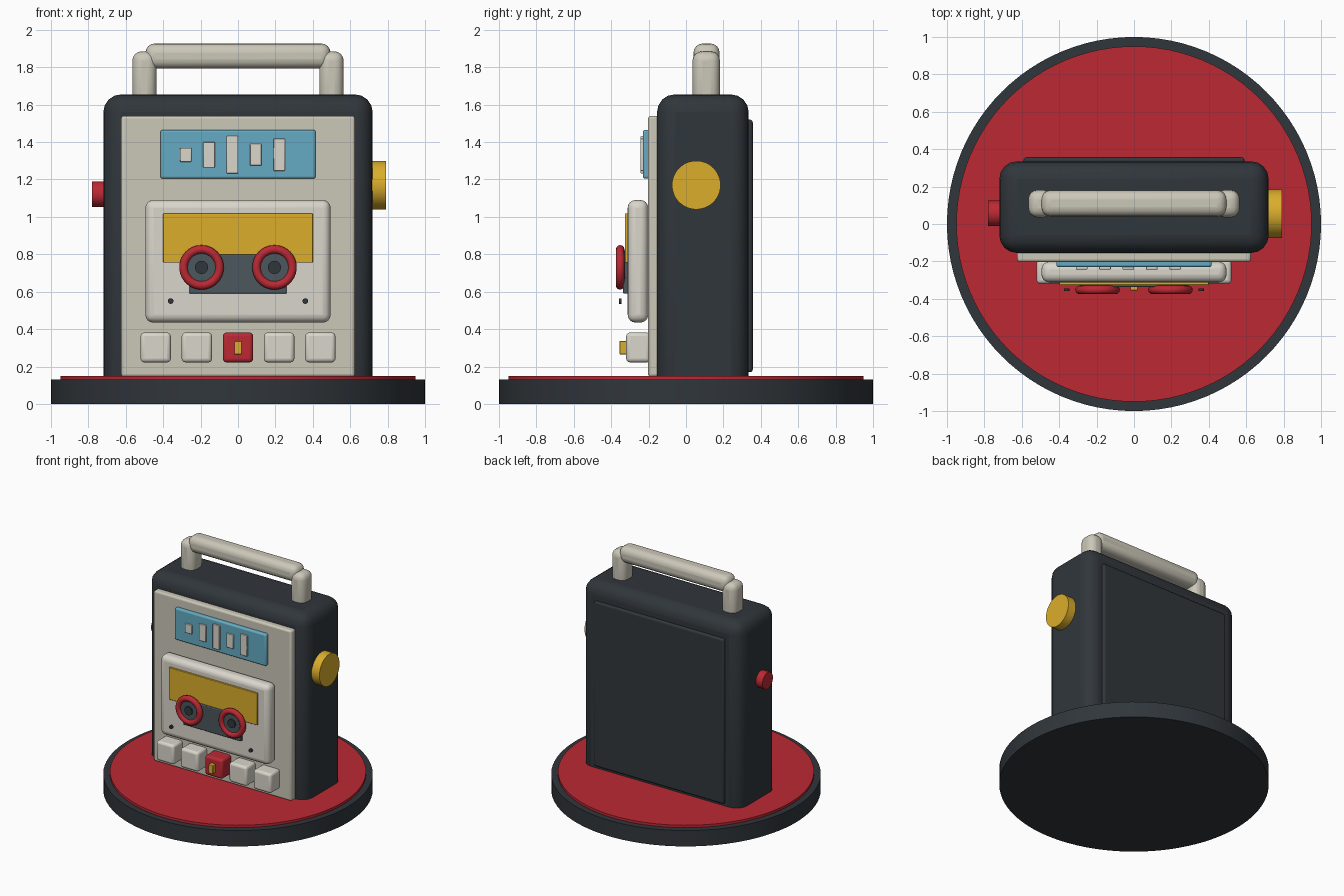
import bpy
from math import pi, radians

if "Cube" in bpy.data.objects:
    bpy.data.objects.remove(bpy.data.objects["Cube"])


def material(name, r, g, b):
    m = bpy.data.materials.new(name)
    m.diffuse_color = (r, g, b, 1)
    m.use_nodes = True
    m.node_tree.nodes["Principled BSDF"].inputs["Base Color"].default_value = m.diffuse_color
    return m


DARK = material("charcoal", 0.030, 0.037, 0.044)
CREAM = material("cream", 0.60, 0.57, 0.48)
WHITE = material("off_white", 0.70, 0.67, 0.60)
RED = material("red", 0.50, 0.022, 0.034)
BLUE = material("blue", 0.13, 0.41, 0.55)
YELLOW = material("yellow", 0.70, 0.42, 0.025)
SLATE = material("slate", 0.07, 0.095, 0.11)


def finish(ob, name, mat, bevel=0, segments=4):
    ob.name = name
    ob.data.materials.append(mat)
    if bevel:
        mod = ob.modifiers.new("bevel", "BEVEL")
        mod.width, mod.segments = bevel, segments
        mod.limit_method = "ANGLE"
    bpy.ops.object.shade_smooth_by_angle(angle=radians(35))
    return ob


def box(name, x, y, z, mat, bevel=0, segments=4):
    """Box from (min, max) ranges."""
    bpy.ops.mesh.primitive_cube_add(size=1, location=[sum(r) / 2 for r in (x, y, z)])
    ob = bpy.context.object
    ob.scale = [r[1] - r[0] for r in (x, y, z)]
    bpy.ops.object.transform_apply(location=False, rotation=False, scale=True)
    return finish(ob, name, mat, bevel, segments)


def disc(name, center, radius, depth, mat, axis="Z", bevel=0, sides=48):
    rot = {"X": (0, pi / 2, 0), "Y": (pi / 2, 0, 0), "Z": (0, 0, 0)}[axis]
    bpy.ops.mesh.primitive_cylinder_add(vertices=sides, radius=radius, depth=depth,
                                        location=center, rotation=rot)
    return finish(bpy.context.object, name, mat, bevel, 2)


# Round display base
disc("base", (0, 0, 0.065), 1.0, 0.13, DARK, sides=96)
disc("base_top", (0, 0, 0.13), 0.95, 0.04, RED, sides=96)

# Case with front and back panels
box("case", (-0.72, 0.72), (-0.155, 0.335), (0.03, 1.655), DARK, 0.095, 4)
box("front_panel", (-0.625, 0.625), (-0.203, -0.14), (0.145, 1.54), CREAM, 0.015, 3)
box("back_panel", (-0.59, 0.59), (0.31, 0.357), (0.17, 1.52), DARK, 0.015, 3)

# Carrying handle
for side in (-1, 1):
    x = side * 0.5
    box("handle_post", (x - 0.065, x + 0.065), (0.035, 0.182), (1.58, 1.885), CREAM, 0.05)
box("handle_bar", (-0.495, 0.495), (0.04, 0.18), (1.793, 1.927), CREAM, 0.05)

# Level display with bars
box("display", (-0.415, 0.415), (-0.231, -0.19), (1.205, 1.465), BLUE, 0.012, 3)
for i, h in enumerate((0.075, 0.138, 0.2, 0.115, 0.172)):
    x = -0.28 + i * 0.125
    box("level_bar", (x - 0.031, x + 0.031), (-0.243, -0.22),
        (1.332 - h / 2, 1.332 + h / 2), WHITE, 0.004, 2)

# Cassette with label and window
box("cassette", (-0.495, 0.495), (-0.312, -0.202), (0.435, 1.09), WHITE, 0.042)
box("cassette_label", (-0.4, 0.4), (-0.326, -0.295), (0.755, 1.018), YELLOW, 0.004, 2)
box("cassette_window", (-0.26, 0.26), (-0.337, -0.295), (0.59, 0.8), SLATE, 0.006, 2)

# Reels and cassette screws
for side in (-1, 1):
    x = side * 0.195
    bpy.ops.mesh.primitive_torus_add(major_radius=0.096, minor_radius=0.023,
                                     major_segments=40, minor_segments=12,
                                     location=(x, -0.352, 0.73), rotation=(pi / 2, 0, 0))
    finish(bpy.context.object, "reel_ring", RED)
    disc("reel_disc", (x, -0.342, 0.73), 0.09, 0.03, SLATE, "Y")
    disc("reel_hub", (x, -0.352, 0.73), 0.035, 0.03, DARK, "Y", sides=24)
    disc("cassette_screw", (side * 0.36, -0.351, 0.55), 0.015, 0.014, DARK, "Y", sides=20)

# Row of push buttons, the middle one red with a marker
for i in range(-2, 3):
    x = i * 0.22
    box("button" if i else "record_button", (x - 0.081, x + 0.081), (-0.32, -0.19),
        (0.222, 0.382), WHITE if i else RED, 0.02, 3)
box("button_marker", (-0.02, 0.02), (-0.356, -0.31), (0.265, 0.337), YELLOW, 0.004, 2)

# Side knobs
disc("tuning_knob", (0.745, 0.055, 1.17), 0.13, 0.09, YELLOW, "X")
disc("side_button", (-0.74, 0.057, 1.122), 0.068, 0.08, RED, "X", sides=32)
